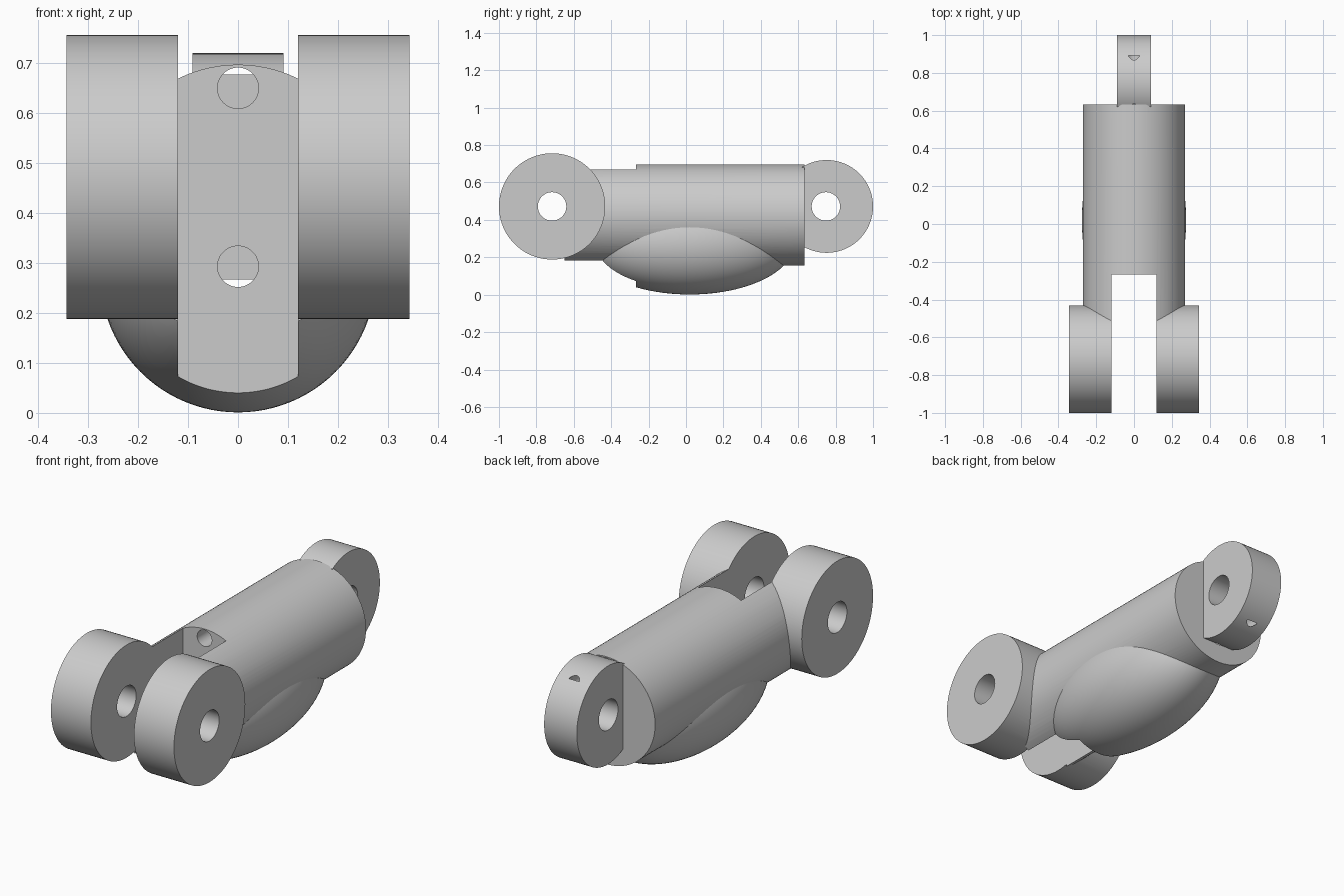
import bpy
import math

cube = bpy.data.objects.get("Cube")
if cube:
    bpy.data.objects.remove(cube, do_unlink=True)

AXIS_ROT = {"X": (0, math.pi / 2, 0), "Y": (math.pi / 2, 0, 0)}

grey = bpy.data.materials.new("light_grey")
grey.use_nodes = True
grey.diffuse_color = (0.6, 0.6, 0.6, 1)
grey.node_tree.nodes["Principled BSDF"].inputs["Base Color"].default_value = (0.6, 0.6, 0.6, 1)


def finish(name):
    obj = bpy.context.object
    obj.name = name
    bpy.ops.object.transform_apply(location=False, rotation=True, scale=True)
    obj.data.materials.append(grey)
    return obj


def rod(name, axis, radius, start, end, a, b, sides=96):
    """Cylinder from start to end along axis; (a, b) are its other two coordinates."""
    mid = (start + end) / 2
    loc = (mid, a, b) if axis == "X" else (a, mid, b)
    bpy.ops.mesh.primitive_cylinder_add(vertices=sides, radius=radius, depth=end - start,
                                        location=loc, rotation=AXIS_ROT[axis])
    return finish(name)


def boolean(target, tool, operation):
    tool.hide_render = True
    mod = target.modifiers.new(tool.name, "BOOLEAN")
    mod.operation = operation
    mod.solver = "EXACT"
    mod.object = tool
    bpy.context.view_layer.objects.active = target
    bpy.ops.object.modifier_apply(modifier=mod.name)
    bpy.data.objects.remove(tool, do_unlink=True)


FRONT_Y, REAR_Y, PIN_Z = -0.716, 0.752, 0.472

# Round barrel, running forward into the fork arms
link = rod("link_body", "Y", 0.271, -0.65, 0.633, 0, 0.426)

# Long rounded belly under the barrel
bpy.ops.mesh.primitive_uv_sphere_add(segments=96, ring_count=48, location=(0, 0.02, 0.277))
bpy.context.object.scale = (0.276, 0.56, 0.276)
boolean(link, finish("belly"), "UNION")

# Slot that splits the front into a fork
bpy.ops.mesh.primitive_cube_add(size=1, location=(0, -0.767, 0.45))
bpy.context.object.scale = (0.24, 1, 1.2)
boolean(link, finish("fork_slot"), "DIFFERENCE")

# Fork discs at the front, single disc at the rear
for side, x0, x1 in (("left", 0.12, 0.343), ("right", -0.343, -0.12)):
    boolean(link, rod("fork_disc_" + side, "X", 0.284, x0, x1, FRONT_Y, PIN_Z), "UNION")
boolean(link, rod("rear_disc", "X", 0.248, -0.091, 0.091, REAR_Y, PIN_Z), "UNION")

# Pin holes across the discs
for name, y in (("front_pin_hole", FRONT_Y), ("rear_pin_hole", REAR_Y - 0.004)):
    boolean(link, rod(name, "X", 0.076, -0.5, 0.5, y, PIN_Z, 64), "DIFFERENCE")

# Two blind cable channels from the slot face into the rear disc
for name, dz in (("upper_channel", 0.178), ("lower_channel", -0.179)):
    boolean(link, rod(name, "Y", 0.041, -0.35, 0.891, 0, PIN_Z + dz, 48), "DIFFERENCE")

# Single colour and smooth curved faces with crisp rims
link.data.materials.clear()
link.data.materials.append(grey)
bpy.ops.object.select_all(action="DESELECT")
link.select_set(True)
bpy.context.view_layer.objects.active = link
bpy.ops.object.shade_smooth_by_angle(angle=math.radians(25))
